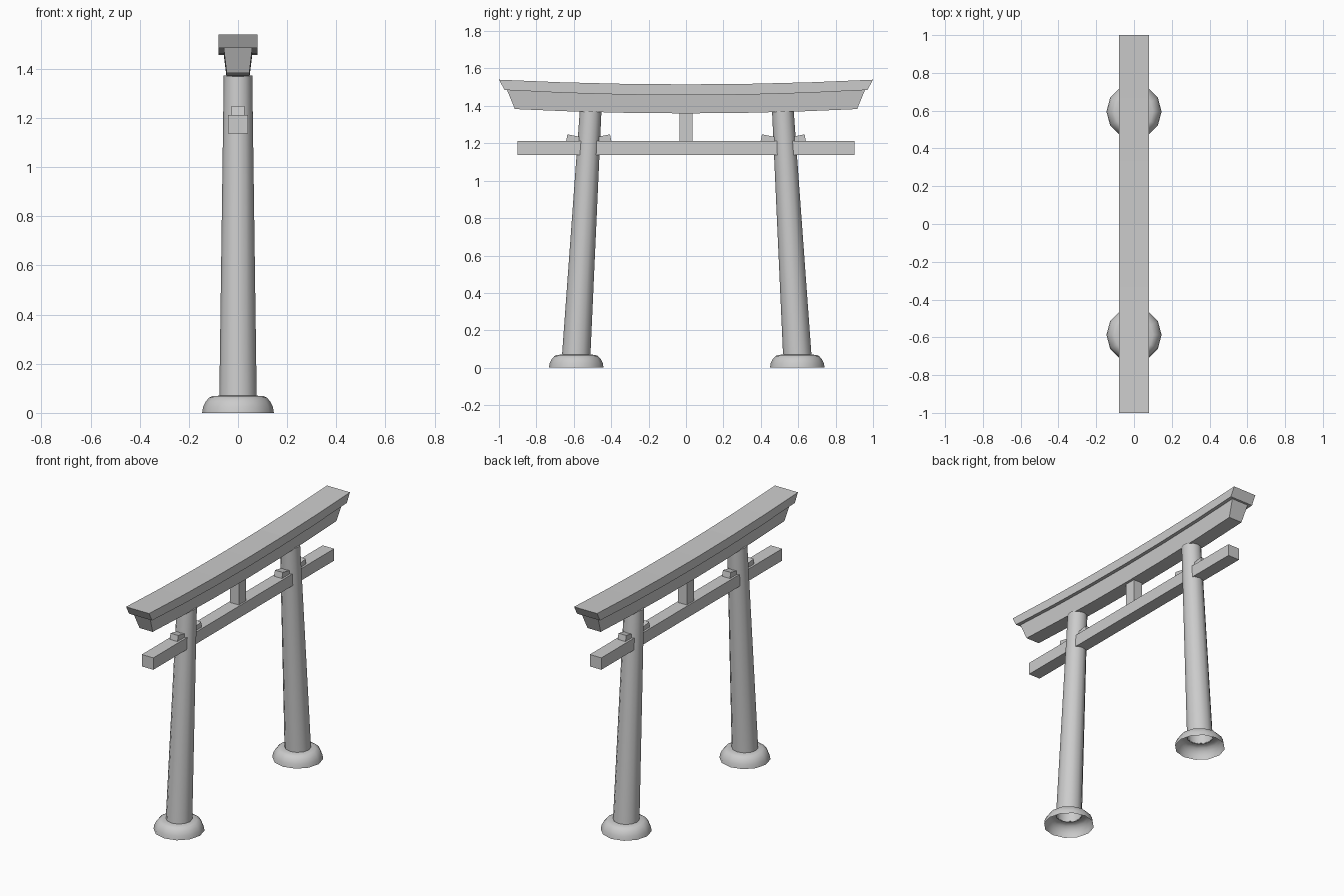
import bpy
from math import cos, sin, pi, radians

if "Cube" in bpy.data.objects:
    bpy.data.objects.remove(bpy.data.objects["Cube"])


def make(name, verts, faces, smooth=False):
    me = bpy.data.meshes.new(name)
    me.from_pydata(verts, [], faces)
    me.update()
    ob = bpy.data.objects.new(name, me)
    bpy.context.collection.objects.link(ob)
    if smooth:
        bpy.ops.object.select_all(action='DESELECT')
        ob.select_set(True)
        bpy.context.view_layer.objects.active = ob
        bpy.ops.object.shade_smooth_by_angle(angle=radians(40))
    return ob


def loft(name, rings, caps=(True, True), smooth=False):
    """Bridge equal-length vertex rings, optionally closing the ends."""
    n = len(rings[0])
    verts = [p for r in rings for p in r]
    faces = [(k * n + i, k * n + (i + 1) % n, (k + 1) * n + (i + 1) % n, (k + 1) * n + i)
             for k in range(len(rings) - 1) for i in range(n)]
    if caps[0]:
        faces.append(tuple(reversed(range(n))))
    if caps[1]:
        faces.append(tuple(range(len(verts) - n, len(verts))))
    return make(name, verts, faces, smooth)


def circle(y, z, r, n=12):
    return [(r * cos(2 * pi * i / n), y + r * sin(2 * pi * i / n), z) for i in range(n)]


def prism(name, profile, hx):
    """Extrude a counter-clockwise (y, z) profile across x."""
    return loft(name, [[(x, y, z) for y, z in profile] for x in (-hx, hx)])


def box(name, hx, hy, z0, z1):
    return prism(name, [(-hy, z0), (hy, z0), (hy, z1), (-hy, z1)], hx)


def curved_beam(name, bottom, top, segments=6):
    """Sagging beam; bottom/top = (half width, half length, centre z, end z)."""
    rings = []
    for k in range(segments + 1):
        t = 2 * k / segments - 1

        def at(s, side):
            hx, hy, zc, ze = s
            return (side * hx, t * hy, zc + (ze - zc) * t * t)
        rings.append([at(bottom, -1), at(top, -1), at(top, 1), at(bottom, 1)])
    return loft(name, rings)


# Two stacked top beams
curved_beam("top_beam", (0.08, 0.97, 1.457, 1.485), (0.08, 1.0, 1.515, 1.54))
curved_beam("under_beam", (0.046, 0.915, 1.36, 1.383), (0.058, 0.957, 1.457, 1.485))

# Tie beam and centre strut
box("tie_beam", 0.04, 0.9, 1.137, 1.212)
box("centre_strut", 0.03, 0.035, 1.21, 1.37)

# Leaning posts, round hollow feet and wedges
foot_profile = [(0.146, 0), (0.142, 0.025), (0.131, 0.047), (0.117, 0.062), (0.102, 0.069), (0.075, 0.07)]
for s, side in ((-1, "left"), (1, "right")):
    yb, yt = 0.004 + s * 0.591, 0.004 + s * 0.514
    loft(side + "_foot", [circle(yb, z, r) for r, z in foot_profile], (False, False), True)
    loft(side + "_post", [circle(yb, 0.066, 0.076), circle(yt, 1.373, 0.058)], (False, True), True)
    for d, where in ((-1, "inner"), (1, "outer")):
        y0, y1 = s * 0.52, s * (0.52 + d * 0.122)
        prof = [(y0, 1.205), (y1, 1.205), (y1 - s * d * 0.008, 1.248), (y0, 1.225)]
        if s * d < 0:
            prof.reverse()
        prism(f"{side}_{where}_wedge", prof, 0.027)
